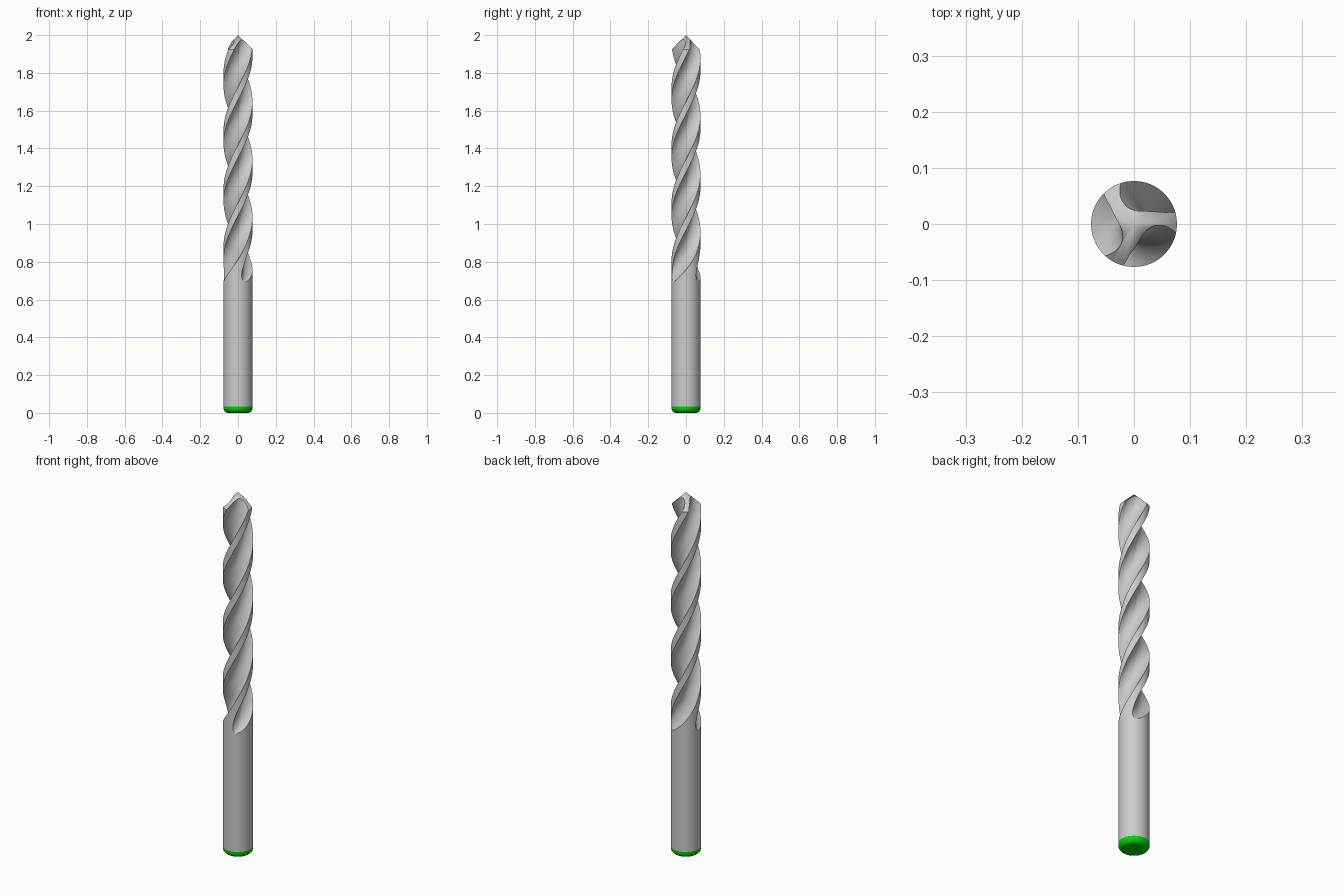
import bpy, bmesh, math
from mathutils import Vector

if "Cube" in bpy.data.objects:
    bpy.data.objects.remove(bpy.data.objects["Cube"])

R = 0.0765                    # drill radius
Z_RIM, Z_TIP = 1.925, 2.0     # cone start and apex
TWIST = 2 * math.pi / 0.92    # helix turn per unit height
SIDES = 96


def finish(name, bm):
    bmesh.ops.recalc_face_normals(bm, faces=bm.faces)
    mesh = bpy.data.meshes.new(name)
    bm.to_mesh(mesh)
    bm.free()
    obj = bpy.data.objects.new(name, mesh)
    bpy.context.collection.objects.link(obj)
    return obj


def loft(bm, rings):
    loops = [[bm.verts.new(p) for p in ring] for ring in rings]
    for a, b in zip(loops, loops[1:]):
        for i in range(len(a)):
            j = (i + 1) % len(a)
            bm.faces.new((a[i], a[j], b[j], b[i]))
    return loops


def lathe(name, profile, apex=None):
    bm = bmesh.new()
    rings = [[(r * math.cos(t), r * math.sin(t), z)
              for t in (2 * math.pi * i / SIDES for i in range(SIDES))] for r, z in profile]
    loops = loft(bm, rings)
    bm.faces.new(loops[0])
    if apex is None:
        bm.faces.new(loops[-1])
    else:
        tip = bm.verts.new((0, 0, apex))
        for i in range(SIDES):
            bm.faces.new((loops[-1][i], loops[-1][(i + 1) % SIDES], tip))
    return finish(name, bm)


def smooth_curve(pts, n=5):
    # Catmull-Rom through the points
    p = [2 * pts[0] - pts[1]] + pts + [2 * pts[-1] - pts[-2]]
    out = []
    for i in range(1, len(p) - 2):
        a, b, c, d = p[i - 1:i + 3]
        for s in range(n):
            t = s / n
            out.append(0.5 * (2 * b + (c - a) * t + (2 * a - 5 * b + 4 * c - d) * t * t
                              + (3 * b - a - 3 * c + d) * t ** 3))
    return out + [pts[-1]]


# flute cross-section at the cone rim, (radius, degrees)
polar = [(0.11, 13), (0.0765, 15), (0.058, 14), (0.043, 18), (0.030, 32), (0.0245, 52),
         (0.0265, 80), (0.037, 100), (0.056, 108), (0.0765, 108), (0.11, 106)]
section = smooth_curve([Vector((r * math.cos(math.radians(a)), r * math.sin(math.radians(a))))
                        for r, a in polar])
section.append(Vector((0.15 * math.cos(1.05), 0.15 * math.sin(1.05))))
out_dir = Vector((math.cos(1.05), math.sin(1.05)))


def flute_cutter(index):
    rings = []
    steps = 140
    for s in range(steps + 1):
        z = 0.66 + (2.06 - 0.66) * s / steps
        u = max(0.0, (0.86 - z) / (0.86 - 0.695))
        turn = TWIST * (z - Z_RIM) + index * 2 * math.pi / 3
        c, sn = math.cos(turn), math.sin(turn)
        ring = []
        for p in section:
            q = p + out_dir * (0.052 * u * u)      # flute runs out towards the shank
            ring.append((q.x * c - q.y * sn, q.x * sn + q.y * c, z))
        rings.append(ring)
    bm = bmesh.new()
    loops = loft(bm, rings)
    bm.faces.new(loops[0])
    bm.faces.new(loops[-1])
    bmesh.ops.triangulate(bm, faces=bm.faces)
    return finish("flute_cutter", bm)


# fluted body with shank and conical point
body = lathe("drill_body", [(R, 0.035), (R, 0.68), (R, Z_RIM)], Z_TIP)
for i in range(3):
    cutter = flute_cutter(i)
    mod = body.modifiers.new("flute", 'BOOLEAN')
    mod.operation = 'DIFFERENCE'
    mod.solver = 'EXACT'
    mod.object = cutter
    bpy.context.view_layer.objects.active = body
    bpy.ops.object.modifier_apply(modifier=mod.name)
    bpy.data.objects.remove(cutter, do_unlink=True)

# green rounded end of the shank
f = 0.025
arc = [(R - f + f * math.sin(t), f - f * math.cos(t))
       for t in (math.pi / 2 * i / 8 for i in range(9))]
end = lathe("shank_end", arc + [(R, 0.035)])
green = bpy.data.materials.new("green")
green.diffuse_color = (0.0, 0.65, 0.0, 1)
green.use_nodes = True
green.node_tree.nodes["Principled BSDF"].inputs["Base Color"].default_value = green.diffuse_color
end.data.materials.append(green)

for obj in (body, end):
    bpy.ops.object.select_all(action='DESELECT')
    obj.select_set(True)
    bpy.context.view_layer.objects.active = obj
    bpy.ops.object.shade_smooth_by_angle(angle=math.radians(30))
